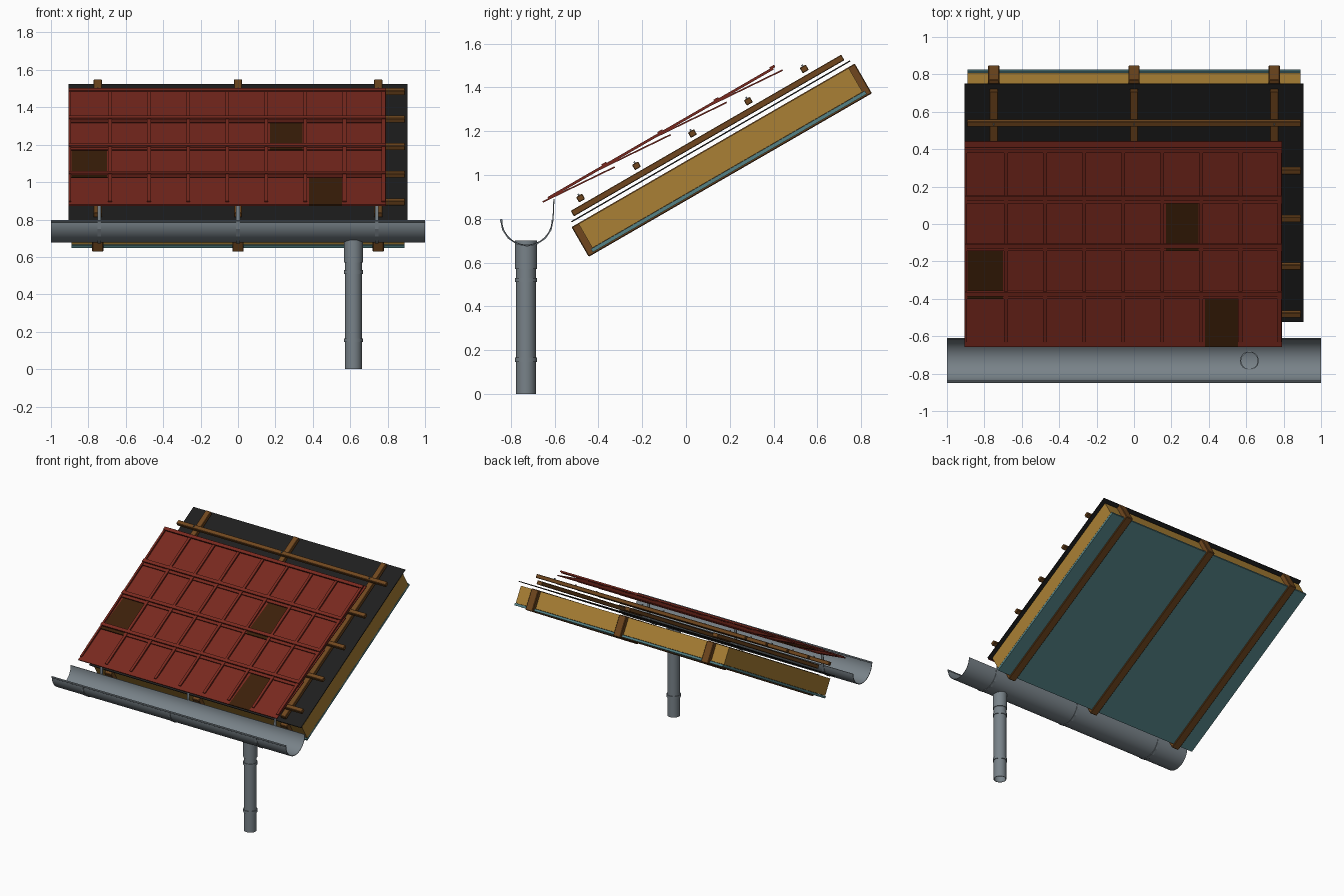
import bpy, bmesh, math

if "Cube" in bpy.data.objects:
    bpy.data.objects.remove(bpy.data.objects["Cube"])


def material(name, rgb):
    m = bpy.data.materials.new(name)
    m.diffuse_color = (*rgb, 1)
    m.use_nodes = True
    m.node_tree.nodes["Principled BSDF"].inputs["Base Color"].default_value = m.diffuse_color
    return m


RED = material("red_clay", (0.19, 0.022, 0.013))
DARK = material("dark_brown", (0.045, 0.014, 0.003))
WOOD = material("brown_wood", (0.16, 0.062, 0.013))
YELLOW = material("yellow_wool", (0.40, 0.215, 0.035))
TEAL = material("teal_film", (0.09, 0.225, 0.24))
BLACK = material("black_felt", (0.013, 0.013, 0.013))
STEEL = material("grey_steel", (0.19, 0.225, 0.25))


def finish(name, bm, mat, smooth=False, bevel=0):
    bmesh.ops.recalc_face_normals(bm, faces=bm.faces)
    me = bpy.data.meshes.new(name)
    bm.to_mesh(me)
    bm.free()
    me.materials.append(mat)
    ob = bpy.data.objects.new(name, me)
    bpy.context.collection.objects.link(ob)
    if bevel:
        mod = ob.modifiers.new("bevel", 'BEVEL')
        mod.width = bevel
        mod.segments = 1
    if smooth:
        bpy.ops.object.select_all(action='DESELECT')
        ob.select_set(True)
        bpy.context.view_layer.objects.active = ob
        bpy.ops.object.shade_smooth_by_angle(angle=math.radians(35))
    return ob


def extrude(name, pts, x0, x1, mat, smooth=False, bevel=0):
    """Extrude a closed (y, z) profile along x."""
    bm = bmesh.new()
    face = bm.faces.new([bm.verts.new((x0, y, z)) for y, z in pts])
    new = bmesh.ops.extrude_face_region(bm, geom=[face])["geom"]
    bmesh.ops.translate(bm, vec=(x1 - x0, 0, 0),
                        verts=[v for v in new if isinstance(v, bmesh.types.BMVert)])
    return finish(name, bm, mat, smooth, bevel)


def at(s, t, origin, deg):
    """Point s along a slope and t above it."""
    a = math.radians(deg)
    return (origin[0] + s * math.cos(a) - t * math.sin(a),
            origin[1] + s * math.sin(a) + t * math.cos(a))


EAVE = (-0.523, 0.762)


def slab(name, x, s, t, mat, origin=EAVE, deg=30, bevel=0):
    pts = [at(a, b, origin, deg) for a, b in
           ((s[0], t[0]), (s[1], t[0]), (s[1], t[1]), (s[0], t[1]))]
    return extrude(name, pts, x[0], x[1], mat, bevel=bevel)


# Rafters, counter battens above them
RAFTERS = (-0.75, 0, 0.75)
for c in RAFTERS:
    slab("rafter", (c - 0.03, c + 0.03), (0, 1.494), (-0.157, 0), WOOD, bevel=0.004)
    slab("counter_batten", (c - 0.022, c + 0.022), (0.034, 1.461), (0.037, 0.066),
         WOOD, bevel=0.003)

# Insulation in the four bays, film below, felt above
for x in ((-0.89, -0.78), (-0.72, -0.03), (0.03, 0.72), (0.78, 0.89)):
    slab("insulation", x, (0.035, 1.46), (-0.13, -0.004), YELLOW)
slab("vapour_film", (-0.89, 0.89), (0.026, 1.472), (-0.148, -0.131), TEAL)
slab("felt", (-0.905, 0.905), (0.012, 1.482), (0.018, 0.024), BLACK)

# Cross battens with nails
for i in range(5):
    s = 0.102 + 0.295 * i
    slab("batten", (-0.893, 0.893), (s - 0.016, s + 0.016), (0.080, 0.108), WOOD, bevel=0.003)
    for c in RAFTERS:
        slab("nail", (c - 0.004, c + 0.004), (s - 0.004, s + 0.004), (0.108, 0.116), STEEL)

# Tile rows: flat panels with one dark tile, steeper ribs above, ridge along the head
X0, X1 = -0.907, 0.791
RIBS = [-0.684 + 0.2088 * i for i in range(8)]
DARK_TILES = {0: (0.38, 0.555), 1: (-0.89, -0.70), 2: (0.17, 0.345)}
for k in range(4):
    o = (-0.655 + 0.2557 * k, 0.877 + 0.1476 * k)
    d0, d1 = DARK_TILES.get(k, (X1, X1))
    for x, mat, name in (((X0, d0), RED, "tile_panel"), ((d0, d1), DARK, "dark_tile"),
                         ((d1, X1), RED, "tile_panel")):
        if x[1] > x[0]:
            slab(name, x, (0, 0.366), (-0.004, 0.003), mat, o, 25.9)
    slab("tile_head_ridge", (X0, X1), (0.318, 0.343), (0.002, 0.014), RED, o)
    for x in RIBS:
        slab("tile_rib", (x - 0.010, x + 0.010), (0.03, 0.33), (-0.004, 0.008), RED, o)
    slab("tile_edge_rib", (X0, X0 + 0.014), (0.03, 0.33), (-0.004, 0.008), RED, o)

# Half-round gutter with a rolled front lip
GY, GZ = -0.727, 0.795


def arc(r, n=24):
    angs = [math.pi * (1 + i / n) for i in range(n + 1)]
    return [(GY + r * math.cos(a), GZ + r * math.sin(a)) for a in angs]


extrude("gutter", arc(0.117) + arc(0.113)[::-1], -1, 1, STEEL, smooth=True)
lip = [(GY - 0.117 + 0.007 * math.cos(a), GZ - 0.003 + 0.007 * math.sin(a))
       for a in (math.tau * i / 10 for i in range(10))]
extrude("gutter_lip", lip, -1, 1, STEEL, smooth=True)

# Gutter brackets with a tall rear strap
strap = arc(0.122, 8) + [(GY + 0.126, 0.89), (GY + 0.121, 0.89)] + arc(0.117, 8)[::-1]
for c in (-0.742, 0, 0.742):
    extrude("gutter_bracket", strap, c - 0.010, c + 0.010, STEEL)


# Downpipe: open tubes turned about the pipe axis
def tube(name, r0, r1, z0, z1, n=32):
    bm = bmesh.new()
    rings = []
    for r, z in ((r1, z0), (r1, z1), (r0, z1), (r0, z0)):
        rings.append([bm.verts.new((0.617 + r * math.cos(math.tau * i / n),
                                    GY - 0.004 + r * math.sin(math.tau * i / n), z))
                      for i in range(n)])
    for j in range(4):
        a, b = rings[j], rings[(j + 1) % 4]
        for i in range(n):
            bm.faces.new((a[i], a[(i + 1) % n], b[(i + 1) % n], b[i]))
    return finish(name, bm, STEEL, smooth=True)


tube("downpipe", 0.041, 0.045, 0, 0.60)
tube("outlet_collar", 0.044, 0.050, 0.57, 0.70)
for z in (0.155, 0.52):
    tube("pipe_clamp", 0.044, 0.050, z - 0.010, z + 0.010)
